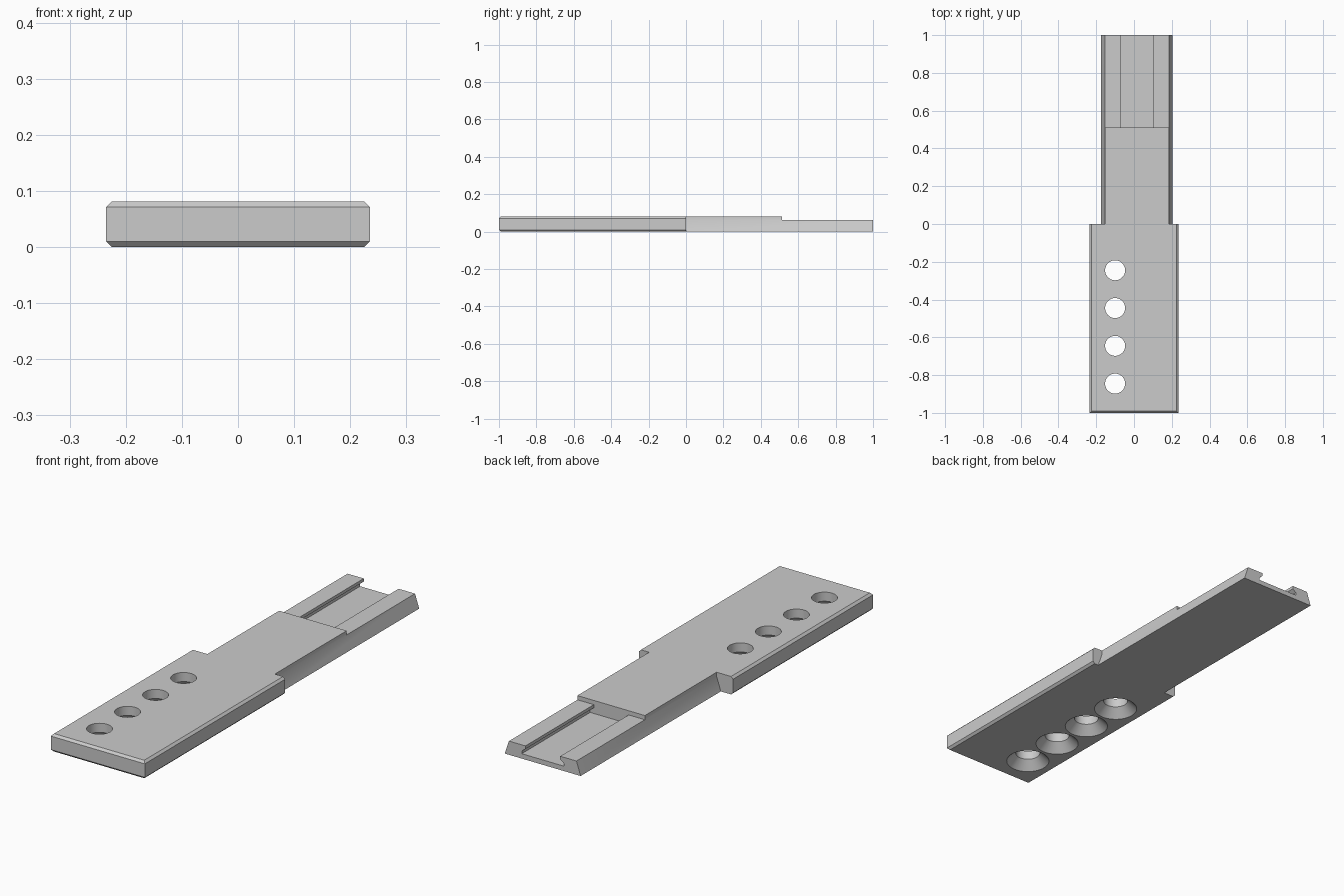
import bpy, bmesh, math
from mathutils import Vector

cube = bpy.data.objects.get("Cube")
if cube:
    bpy.data.objects.remove(cube, do_unlink=True)

HEIGHT = 0.081      # full plate thickness
RAIL = 0.062        # height of the lowered rails
STEP_Y = 0.512      # where the tongue steps down

grey = bpy.data.materials.new("plain_grey")
grey.use_nodes = True
colour = (0.6, 0.6, 0.6, 1)
grey.diffuse_color = colour
grey.node_tree.nodes["Principled BSDF"].inputs["Base Color"].default_value = colour


def finish(bm, name):
    bmesh.ops.recalc_face_normals(bm, faces=bm.faces)
    mesh = bpy.data.meshes.new(name)
    bm.to_mesh(mesh)
    bm.free()
    mesh.materials.append(grey)
    obj = bpy.data.objects.new(name, mesh)
    bpy.context.collection.objects.link(obj)
    return obj


def extrude_profile(name, points, y0, y1):
    """Extrude an (x, z) outline along y."""
    bm = bmesh.new()
    face = bm.faces.new([bm.verts.new((x, y0, z)) for x, z in points])
    out = bmesh.ops.extrude_face_region(bm, geom=[face])
    verts = [g for g in out["geom"] if isinstance(g, bmesh.types.BMVert)]
    bmesh.ops.translate(bm, verts=verts, vec=(0, y1 - y0, 0))
    return finish(bm, name)


def countersink(name, x, y):
    """Revolved cutter: straight hole above, cone opening at the bottom."""
    bm = bmesh.new()
    profile = [(0, -0.01), (0.103, -0.01), (0.053, 0.04), (0.053, 0.1), (0, 0.1)]
    verts = [bm.verts.new((x + r, y, z)) for r, z in profile]
    edges = [bm.edges.new(pair) for pair in zip(verts, verts[1:])]
    bmesh.ops.spin(bm, geom=verts + edges, cent=(x, y, 0), axis=(0, 0, 1),
                   angle=math.tau, steps=40)
    bmesh.ops.remove_doubles(bm, verts=bm.verts, dist=0.0001)
    return finish(bm, name)


def combine(target, other, operation):
    mod = target.modifiers.new(operation.lower(), 'BOOLEAN')
    mod.operation = operation
    mod.solver = 'EXACT'
    mod.object = other
    bpy.context.view_layer.objects.active = target
    bpy.ops.object.modifier_apply(modifier=mod.name)
    bpy.data.objects.remove(other, do_unlink=True)


# Wide plate, chamfered along its sides and front
half = 0.235
bm = bmesh.new()
bmesh.ops.create_cube(bm, size=1)
for v in bm.verts:
    v.co = Vector((v.co.x * 2 * half, v.co.y - 0.5, (v.co.z + 0.5) * HEIGHT))
chamfered = []
for e in bm.edges:
    a, b = (v.co for v in e.verts)
    along_side = abs(a.y - b.y) > 0.5
    along_front = abs(a.x - b.x) > 0.1 and a.y < -0.5
    if along_side or along_front:
        chamfered.append(e)
bmesh.ops.bevel(bm, geom=chamfered, offset=0.01, segments=1, affect='EDGES')
plate = finish(bm, "mounting_plate")

# Narrow tongue with sloping sides, set slightly off centre
left, right, slope = -0.174, 0.205, 0.021
tongue = extrude_profile("tongue", [
    (left, 0), (right, 0), (right - slope, RAIL), (right - slope, HEIGHT),
    (left + slope, HEIGHT), (left + slope, RAIL)], -0.1, 1)
combine(plate, tongue, 'UNION')

# Lowered rails at the end of the tongue
step = extrude_profile("step_cutter", [
    (-0.4, RAIL), (0.4, RAIL), (0.4, 0.2), (-0.4, 0.2)], STEP_Y, 1.1)
combine(plate, step, 'DIFFERENCE')

# Undercut groove between the rails
middle, lip, base = 0.015, 0.087, 0.105
half_groove = [(lip, 0.1), (lip, 0.048), (base, 0.034), (base, 0.022)]
outline = [(middle + x, z) for x, z in half_groove]
outline += [(middle - x, z) for x, z in reversed(half_groove)]
groove = extrude_profile("groove_cutter", outline, STEP_Y, 1.1)
combine(plate, groove, 'DIFFERENCE')

# Row of countersunk holes
for i in range(4):
    combine(plate, countersink("hole_cutter", -0.1, -0.245 - 0.2 * i), 'DIFFERENCE')

# Smooth curved walls, keep the edges crisp
bpy.ops.object.select_all(action='DESELECT')
plate.select_set(True)
bpy.context.view_layer.objects.active = plate
bpy.ops.object.shade_smooth_by_angle(angle=math.radians(30))
